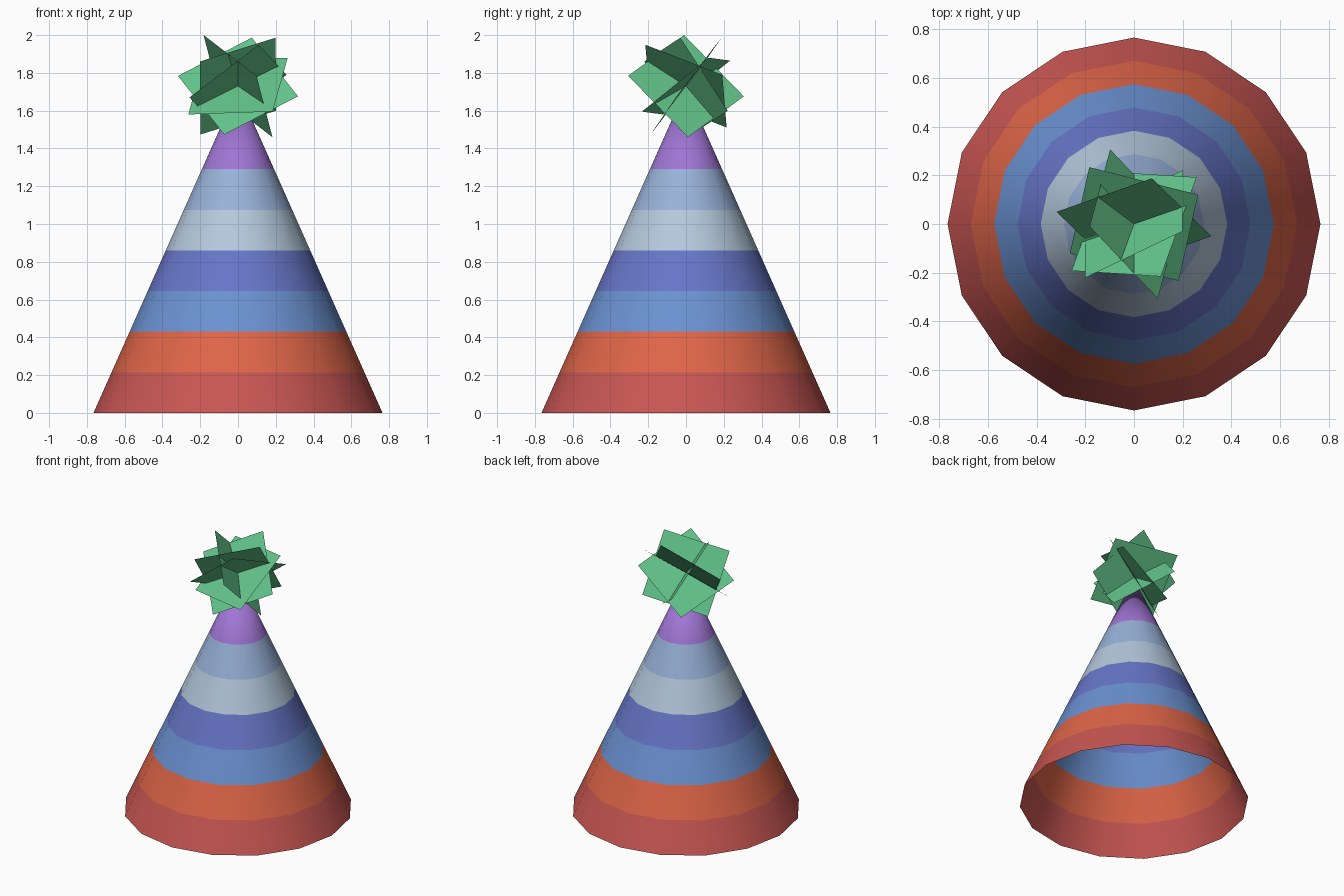
import bpy, bmesh, math
from mathutils import Vector

if "Cube" in bpy.data.objects:
    bpy.data.objects.remove(bpy.data.objects["Cube"])


def material(name, rgb):
    """Flat colour from 0-255 sRGB values."""
    lin = [(c / 255 / 12.92) if c < 10 else ((c / 255 + 0.055) / 1.055) ** 2.4 for c in rgb]
    m = bpy.data.materials.new(name)
    m.diffuse_color = (*lin, 1)
    m.use_nodes = True
    m.node_tree.nodes["Principled BSDF"].inputs["Base Color"].default_value = m.diffuse_color
    return m


def finish(name, bm, mats):
    mesh = bpy.data.meshes.new(name)
    bm.to_mesh(mesh)
    bm.free()
    for m in mats:
        mesh.materials.append(m)
    obj = bpy.data.objects.new(name, mesh)
    bpy.context.collection.objects.link(obj)
    return obj


# Striped paper cone: open underneath, one colour per height band
BANDS = [
    material("red", (200, 86, 82)),
    material("orange", (222, 101, 72)),
    material("blue", (107, 146, 210)),
    material("indigo", (103, 118, 200)),
    material("pale_grey_blue", (180, 200, 220)),
    material("light_blue", (152, 178, 217)),
    material("purple", (160, 117, 212)),
]
SIDES, RADIUS, APEX, STEP = 16, 0.765, 1.72, 0.215

bm = bmesh.new()
rings = []
for i in range(len(BANDS)):
    z = i * STEP
    r = RADIUS * (1 - z / APEX)
    rings.append([bm.verts.new((r * math.cos(k * math.tau / SIDES),
                                r * math.sin(k * math.tau / SIDES), z))
                  for k in range(SIDES)])
tip = bm.verts.new((0, 0, APEX))
for i, ring in enumerate(rings):
    for k in range(SIDES):
        n = (k + 1) % SIDES
        if i + 1 < len(rings):
            f = bm.faces.new((ring[k], ring[n], rings[i + 1][n], rings[i + 1][k]))
        else:
            f = bm.faces.new((ring[k], ring[n], tip))
        f.material_index = i
        f.smooth = True
finish("striped_cone", bm, BANDS)

# Pompom: square paper sheets crossing at one centre,
# each given by the directions of two neighbouring corners
CENTRE, REACH = Vector((0, 0, 1.73)), 0.326
SHEETS = [
    ((-0.18, -0.01, 0.267), (-0.098, 0.307, -0.055)),
    ((0.074, 0.19, 0.26), (0.32, -0.053, -0.058)),
    ((0.20, -0.03, 0.257), (-0.20, -0.22, 0.13)),
    ((0.258, 0.193, 0.06), (0.11, -0.217, 0.22)),
    ((0.263, 0.12, 0.15), (-0.20, 0.225, 0.125)),
]
bm = bmesh.new()
for a, b in SHEETS:
    u = Vector(a).normalized()
    v = Vector(b)
    v = (v - u * v.dot(u)).normalized()
    if u.cross(v).z < 0:
        v = -v
    bm.faces.new([bm.verts.new(CENTRE + d * REACH) for d in (u, v, -u, -v)])
finish("pompom", bm, [material("green", (99, 196, 138))])
